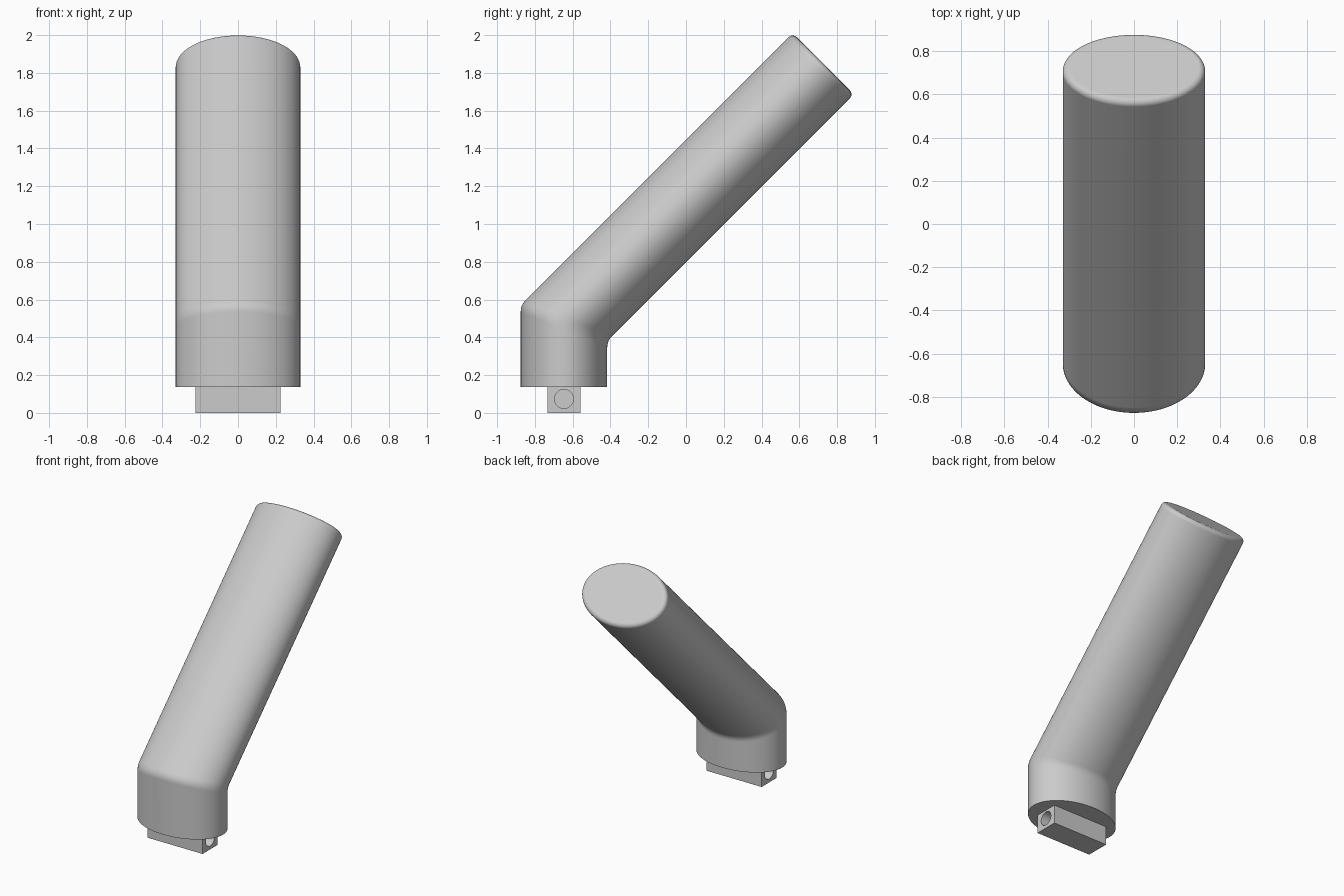
import bpy, bmesh, math
from mathutils import Vector

cube = bpy.data.objects.get("Cube")
if cube:
    bpy.data.objects.remove(cube, do_unlink=True)

grey = bpy.data.materials.new("plain_grey")
grey.use_nodes = True
colour = (0.6, 0.6, 0.6, 1)
grey.diffuse_color = colour
grey.node_tree.nodes["Principled BSDF"].inputs["Base Color"].default_value = colour

SIDES = 96
RX, RY = 0.33, 0.229          # oval half widths
Y0 = -0.646                   # axis of the upright base
BASE_Z, BEND_Z = 0.137, 0.476
BEND_ROUND, RIM = 0.035, 0.03
UP = Vector((0, 0, 1))
TILT = Vector((0, 1, 1)).normalized()
ACROSS = Vector((0, 1, -1)).normalized()
END = Vector((0, 0.7265, 1.8485))


def smooth(obj):
    bpy.ops.object.select_all(action='DESELECT')
    obj.select_set(True)
    bpy.context.view_layer.objects.active = obj
    bpy.ops.object.shade_smooth_by_angle(angle=math.radians(35))


def column(t):
    """One lengthwise line of the bent tube, from base to rounded rim."""
    a, b = RX * math.cos(t), RY * math.sin(t)
    pts = [Vector((a, Y0 + b, BASE_Z))]
    # softened mitre at the bend
    mitre = Vector((a, Y0 + b, BEND_Z - b * math.tan(math.pi / 8)))
    p, q = mitre - UP * BEND_ROUND, mitre + TILT * BEND_ROUND
    for i in range(7):
        s = i / 6
        pts.append(p * (1 - s) ** 2 + mitre * 2 * s * (1 - s) + q * s * s)
    # rounded rim at the far end
    out = Vector((math.cos(t) / RX, math.sin(t) / RY)).normalized()
    for i in range(9):
        k = i / 8 * math.pi / 2
        inset = RIM * (1 - math.cos(k))
        pts.append(END + Vector((a - out.x * inset, 0, 0))
                   + ACROSS * (b - out.y * inset)
                   + TILT * RIM * (math.sin(k) - 1))
    return pts


# Bent oval tube
bm = bmesh.new()
cols = [[bm.verts.new(p) for p in column(2 * math.pi * i / SIDES)]
        for i in range(SIDES)]
for i, c in enumerate(cols):
    d = cols[(i + 1) % SIDES]
    for j in range(len(c) - 1):
        bm.faces.new((c[j], d[j], d[j + 1], c[j + 1]))
bm.faces.new([c[0] for c in reversed(cols)])
bm.faces.new([c[-1] for c in cols])
bmesh.ops.recalc_face_normals(bm, faces=bm.faces)
mesh = bpy.data.meshes.new("bent_tube")
bm.to_mesh(mesh)
bm.free()
tube = bpy.data.objects.new("bent_tube", mesh)
bpy.context.collection.objects.link(tube)
mesh.materials.append(grey)
smooth(tube)
weighted = tube.modifiers.new("even_shading", 'WEIGHTED_NORMAL')
weighted.keep_sharp = True

# Mounting tab under the base
bpy.ops.mesh.primitive_cube_add(size=1, location=(0, Y0, 0.07))
tab = bpy.context.object
tab.name = "mounting_tab"
tab.scale = (0.45, 0.175, 0.14)
bpy.ops.object.transform_apply(location=False, rotation=False, scale=True)
tab.data.materials.append(grey)

# Round blind hole in each end of the tab
for side in (-1, 1):
    bpy.ops.mesh.primitive_cylinder_add(
        vertices=48, radius=0.05, depth=0.24,
        location=(side * 0.225, Y0, 0.074), rotation=(0, math.pi / 2, 0))
    cutter = bpy.context.object
    cutter.name = "hole_cutter"
    cutter.hide_render = True
    cutter.data.materials.append(grey)
    cut = tab.modifiers.new("hole", 'BOOLEAN')
    cut.operation, cut.solver, cut.object = 'DIFFERENCE', 'EXACT', cutter
    bpy.context.view_layer.objects.active = tab
    bpy.ops.object.modifier_apply(modifier=cut.name)
    bpy.data.objects.remove(cutter, do_unlink=True)
smooth(tab)
